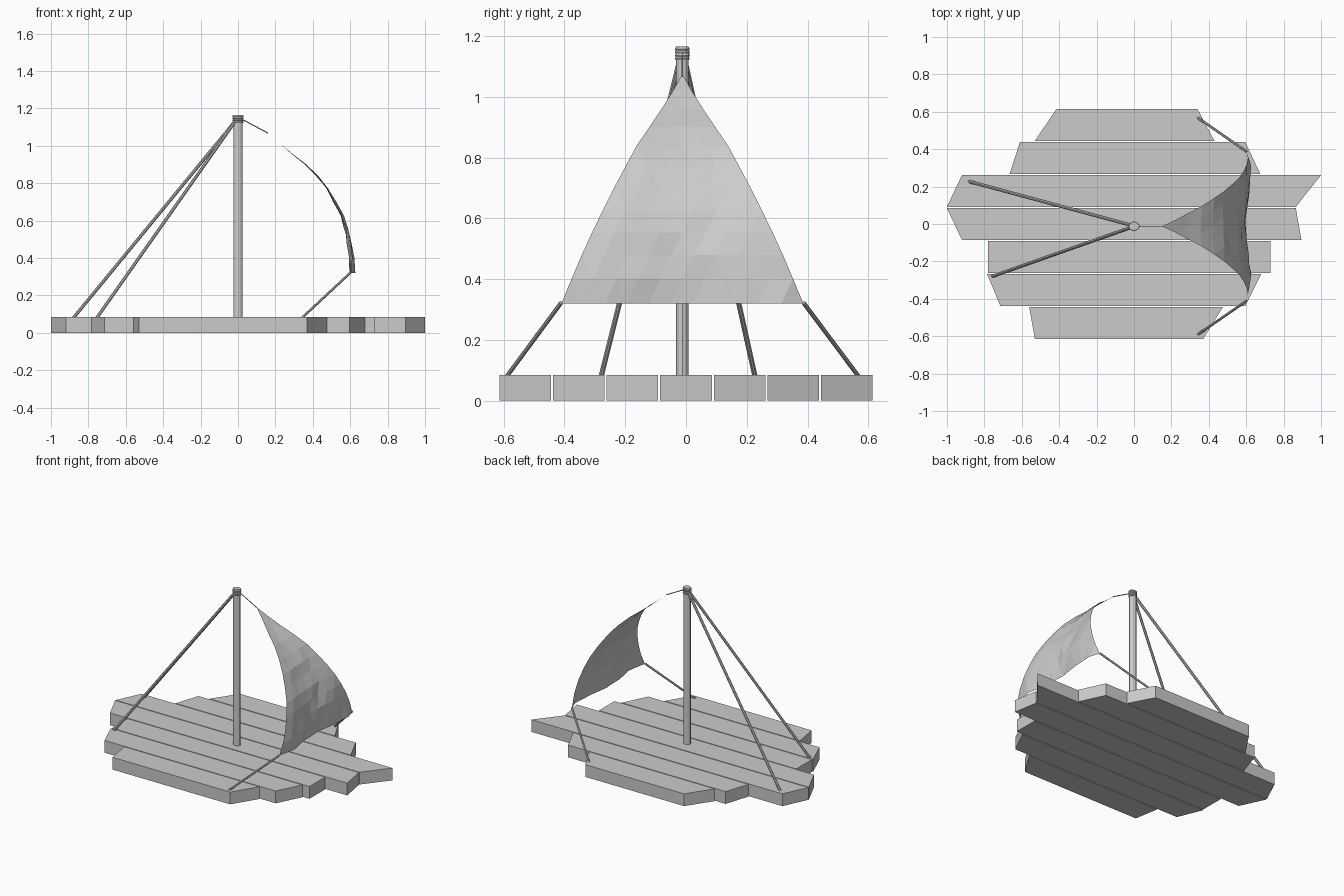
import bpy, bmesh, math, random
from mathutils import Vector

if "Cube" in bpy.data.objects:
    bpy.data.objects.remove(bpy.data.objects["Cube"])

random.seed(4)


def make(name, bm):
    bmesh.ops.recalc_face_normals(bm, faces=bm.faces)
    me = bpy.data.meshes.new(name)
    bm.to_mesh(me)
    bm.free()
    ob = bpy.data.objects.new(name, me)
    bpy.context.collection.objects.link(ob)
    return ob


def rod(name, a, b, r, sides=8):
    a, b = Vector(a), Vector(b)
    bm = bmesh.new()
    bmesh.ops.create_cone(bm, cap_ends=True, segments=sides,
                          radius1=r, radius2=r, depth=(b - a).length)
    ob = make(name, bm)
    ob.location = (a + b) / 2
    ob.rotation_euler = (b - a).to_track_quat('Z', 'Y').to_euler()
    return ob


def lerp_table(table, t):
    for (t0, v0), (t1, v1) in zip(table, table[1:]):
        if t <= t1:
            return v0 + (v1 - v0) * (t - t0) / (t1 - t0)
    return table[-1][1]


# Deck planks: (left at +y side, left at -y side, right at +y, right at -y)
DECK = 0.085
ends = [(-0.415, -0.53, 0.34, 0.43), (-0.61, -0.665, 0.595, 0.675),
        (-0.92, -1.0, 1.0, 0.865), (-1.0, -0.92, 0.865, 0.895),
        (-0.78, -0.78, 0.73, 0.73), (-0.785, -0.715, 0.68, 0.595),
        (-0.56, -0.53, 0.475, 0.37)]
for i, (lt, lb, rt, rb) in enumerate(ends):
    yc = (3 - i) * 0.1765
    y0, y1 = yc - 0.085, yc + 0.085
    bm = bmesh.new()
    face = bm.faces.new([bm.verts.new((x, y, 0)) for x, y in
                         ((lb, y0), (rb, y0), (rt, y1), (lt, y1))])
    ext = bmesh.ops.extrude_face_region(bm, geom=[face])
    top = [v for v in ext['geom'] if isinstance(v, bmesh.types.BMVert)]
    bmesh.ops.translate(bm, verts=top, vec=(0, 0, DECK))
    make(f"deck_plank_{i + 1}", bm)

# Mast, slightly oval
MY = -0.012
mast = rod("mast", (0, MY, 0.07), (0, MY, 1.165), 0.025, 12)
mast.scale = (1, 0.84, 1)

# Rope wraps around the mast head
for i in range(4):
    bpy.ops.mesh.primitive_torus_add(major_segments=14, minor_segments=6,
                                     major_radius=0.024, minor_radius=0.006,
                                     location=(0, MY, 1.126 + i * 0.0105))
    wrap = bpy.context.object
    wrap.name = f"mast_wrap_{i + 1}"
    wrap.scale = (1, 0.84, 1)

# Rear stays and front sheets
rod("rear_stay_left", (-0.012, MY + 0.005, 1.135), (-0.88, 0.227, 0.08), 0.009)
rod("rear_stay_right", (-0.012, MY - 0.005, 1.135), (-0.755, -0.279, 0.08), 0.009)
rod("sheet_left", (0.602, 0.387, 0.322), (0.342, 0.568, 0.08), 0.007)
rod("sheet_right", (0.602, -0.411, 0.322), (0.342, -0.59, 0.08), 0.007)
rod("halyard", (0.02, MY, 1.142), (0.16, MY, 1.068), 0.003, 6)

# Billowing sail: triangular grid following a curved profile
N = 11
height = [(0, 1.075), (0.1, 1.01), (0.2, 0.945), (0.3, 0.885), (0.4, 0.81),
          (0.5, 0.735), (0.6, 0.655), (0.7, 0.575), (0.8, 0.495), (0.9, 0.41), (1, 0.32)]
belly = [(0.32, 0.61), (0.45, 0.603), (0.6, 0.568), (0.74, 0.5), (0.87, 0.405),
         (0.97, 0.275), (1.03, 0.205), (1.075, 0.15)]
width = [(0.32, 0.398), (0.46, 0.34), (0.58, 0.285), (0.71, 0.22), (0.84, 0.15),
         (0.95, 0.075), (1.0, 0.042), (1.075, 0.0)]
bm = bmesh.new()
rows = []
for i in range(N + 1):
    z = lerp_table(height, i / N)
    row = []
    for j in range(i + 1):
        u = 2 * j / i - 1 if i else 0
        y = u * lerp_table(width, z)
        fold = i / N * (-0.013 * math.cos(math.tau * y / 0.52))
        x = lerp_table(belly, z) + fold
        if 0 < j < i:
            x += random.uniform(-0.007, 0.007)
        if i == N and j in (0, i):
            x = 0.602
        row.append(bm.verts.new((x, y + MY, z)))
    rows.append(row)
for upper, lower in zip(rows, rows[1:]):
    for j in range(len(upper)):
        bm.faces.new((upper[j], lower[j], lower[j + 1]))
        if j + 1 < len(upper):
            bm.faces.new((upper[j], lower[j + 1], upper[j + 1]))
make("sail", bm)
